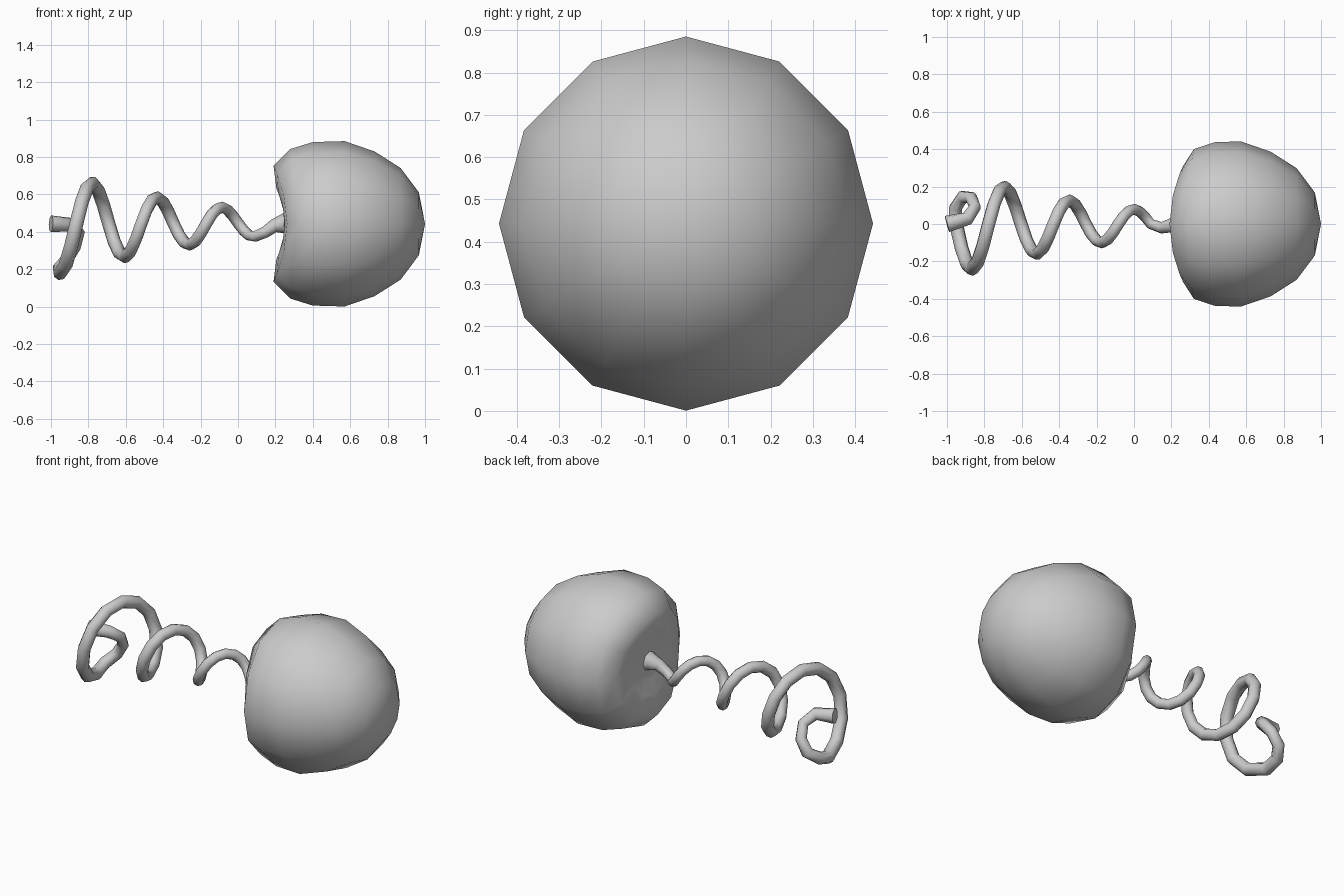
import bpy, bmesh, math

if "Cube" in bpy.data.objects:
    bpy.data.objects.remove(bpy.data.objects["Cube"])

ZC = 0.443   # height of the long axis
SIDES = 12

# --- Body: 12-sided round head with a groove-like dent on its left side ---
# (radius, x at top/bottom, x at the sides)
rings = [
    (0.055, 0.245, 0.245), (0.11, 0.24, 0.25), (0.19, 0.205, 0.25),
    (0.31, 0.19, 0.262), (0.40, 0.28, 0.32), (0.437, 0.40, 0.43),
    (0.442, 0.57, 0.57), (0.387, 0.73, 0.73), (0.298, 0.87, 0.87),
    (0.168, 0.967, 0.967),
]
bm = bmesh.new()
loops = []
for r, x_top, x_side in rings:
    loop = []
    for i in range(SIDES):
        a = 2 * math.pi * i / SIDES
        c = math.cos(a)
        x = x_side + (x_top - x_side) * c * c
        loop.append(bm.verts.new((x, r * math.sin(a), ZC + r * c)))
    loops.append(loop)
for a, b in zip(loops, loops[1:]):
    for i in range(SIDES):
        j = (i + 1) % SIDES
        bm.faces.new((a[i], a[j], b[j], b[i]))
for loop, x in ((loops[0], 0.245), (loops[-1], 1.0)):
    tip = bm.verts.new((x, 0, ZC))
    for i in range(SIDES):
        bm.faces.new((loop[i], loop[(i + 1) % SIDES], tip))
bmesh.ops.recalc_face_normals(bm, faces=bm.faces)
mesh = bpy.data.meshes.new("head")
bm.to_mesh(mesh)
bm.free()
for p in mesh.polygons:
    p.use_smooth = True
bpy.context.collection.objects.link(bpy.data.objects.new("head", mesh))

# --- Tail: flared stem, widening corkscrew, then a hooked end ---
# each point: x, y, z offset from axis, tube radius
path = [(0.27, 0, 0, 0.075), (0.235, 0, 0, 0.05), (0.19, -0.01, -0.012, 0.036),
        (0.145, -0.02, -0.045, 0.031)]
PITCH, STEPS = 0.347, 12
for k in range(37):
    t = k / STEPS                       # turns, starting at the lowest point
    a = 2 * math.pi * t
    amp = 0.07 + 0.030 * t + 0.0115 * t * t
    if k == 0:
        amp = 0.068
    path.append((0.09 - PITCH * t, amp * math.sin(a), -amp * math.cos(a),
                 0.029 + 0.003 * t))
path += [(-0.955, 0.085, -0.235, 0.036), (-0.915, 0.145, -0.19, 0.035),
         (-0.87, 0.14, -0.12, 0.033), (-0.85, 0.09, -0.05, 0.032),
         (-0.89, 0.03, -0.005, 0.037), (-1.0, 0, 0, 0.045)]

curve = bpy.data.curves.new("tail", 'CURVE')
curve.dimensions = '3D'
curve.bevel_depth = 1.0
curve.bevel_resolution = 2
curve.use_fill_caps = True
spline = curve.splines.new('POLY')
spline.points.add(len(path) - 1)
for p, (x, y, z, r) in zip(spline.points, path):
    p.co = (x, y, ZC + z, 1)
    p.radius = r
tail = bpy.data.objects.new("tail", curve)
bpy.context.collection.objects.link(tail)
bpy.context.view_layer.objects.active = tail
tail.select_set(True)
bpy.ops.object.convert(target='MESH')
bpy.ops.object.shade_smooth_by_angle(angle=math.radians(65))
